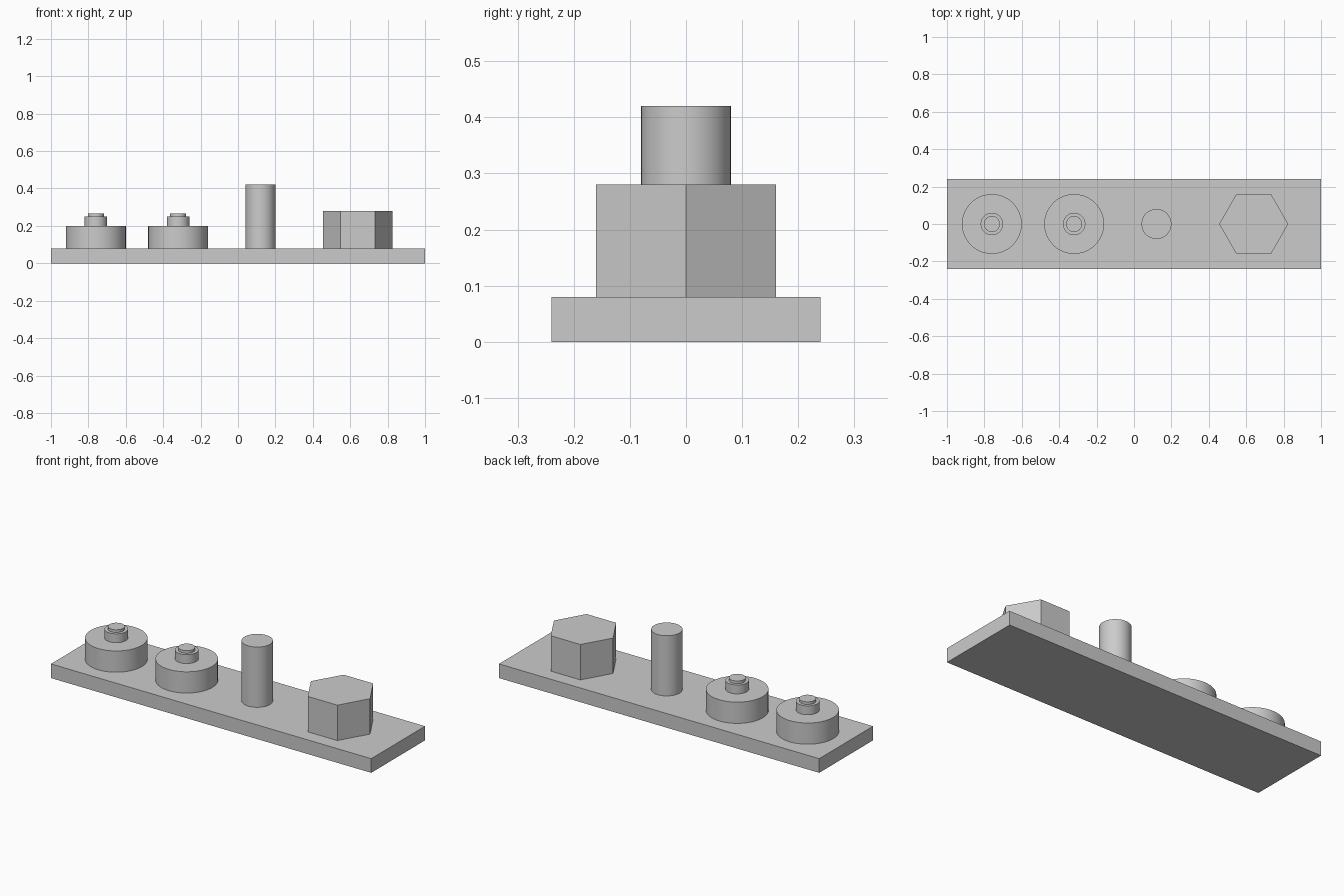
import bpy
import math

cube = bpy.data.objects.get("Cube")
if cube:
    bpy.data.objects.remove(cube, do_unlink=True)

# Single plain grey
grey = bpy.data.materials.new("plain_grey")
grey.use_nodes = True
colour = (0.6, 0.6, 0.6, 1)
grey.diffuse_color = colour
grey.node_tree.nodes["Principled BSDF"].inputs["Base Color"].default_value = colour


def finish(name):
    obj = bpy.context.object
    obj.name = name
    obj.data.materials.append(grey)
    return obj


def prism(name, x, radius, bottom, top, sides=48):
    """Upright cylinder or prism between two heights."""
    bpy.ops.mesh.primitive_cylinder_add(
        vertices=sides, radius=radius, depth=top - bottom,
        location=(x, 0, (bottom + top) / 2))
    obj = finish(name)
    if sides > 8:
        bpy.ops.object.shade_smooth_by_angle(angle=math.radians(30))
    return obj


BASE_TOP = 0.08

# Base plate
bpy.ops.mesh.primitive_cube_add(size=1, location=(0, 0, BASE_TOP / 2))
plate = finish("base_plate")
plate.scale = (2, 0.48, BASE_TOP)
bpy.ops.object.transform_apply(location=False, rotation=False, scale=True)

# Two stepped knobs
for label, x in (("right", -0.76), ("middle", -0.32)):
    prism(label + "_knob_body", x, 0.16, BASE_TOP, 0.2)
    prism(label + "_knob_collar", x, 0.06, 0.2, 0.25)
    prism(label + "_knob_tip", x, 0.043, 0.25, 0.265)

# Round post
prism("round_post", 0.12, 0.08, BASE_TOP, 0.42)

# Hexagonal block with corners pointing along x
hexagon = prism("hexagonal_block", 0.64, 0.16 / math.cos(math.pi / 6),
                BASE_TOP, 0.28, sides=6)
hexagon.rotation_euler.z = math.pi / 6
